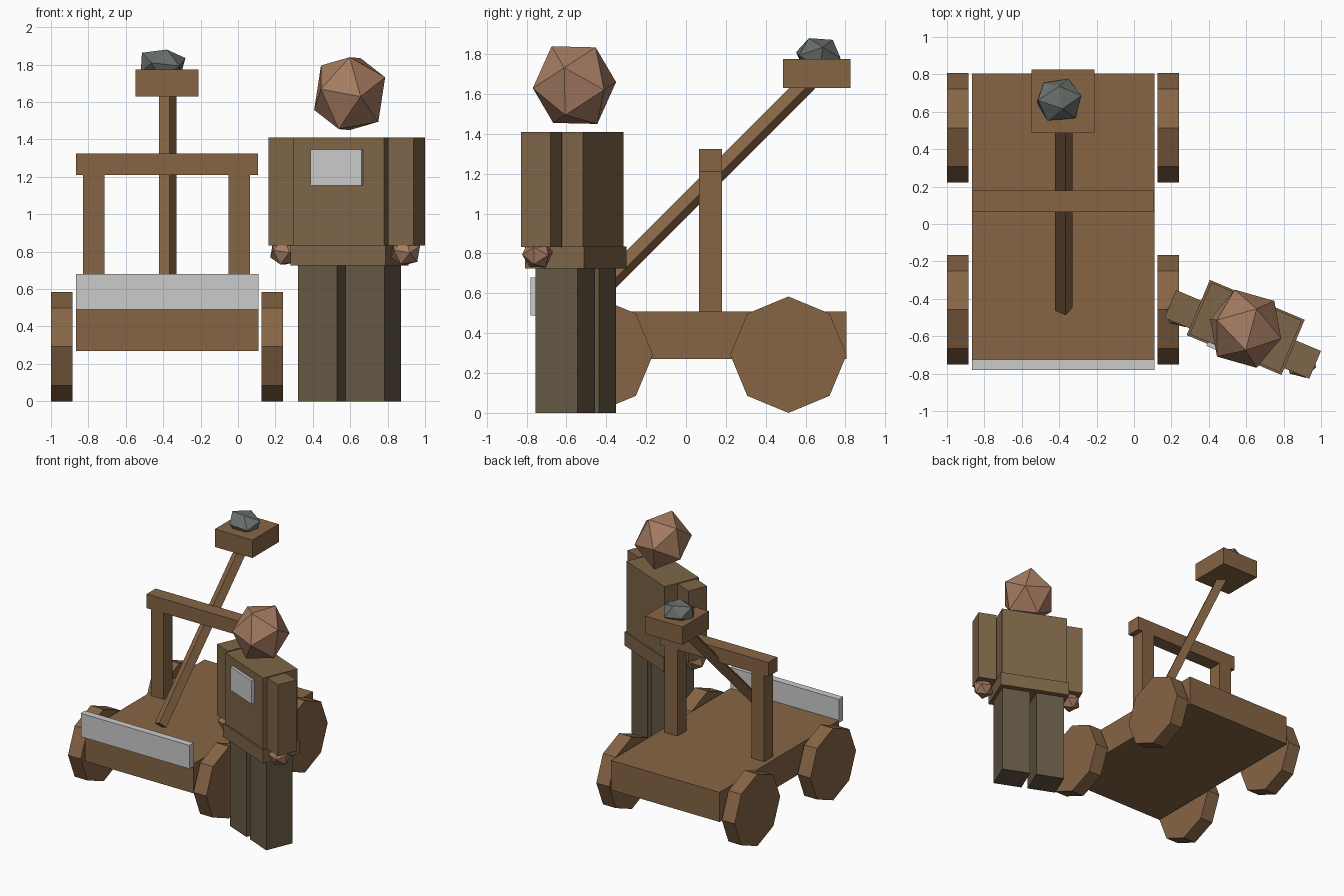
import bpy, math, random
from mathutils import Matrix, Vector

if "Cube" in bpy.data.objects:
    bpy.data.objects.remove(bpy.data.objects["Cube"])

def mat(name, rgb):
    m = bpy.data.materials.new(name)
    m.diffuse_color = (*rgb, 1)
    m.use_nodes = True
    m.node_tree.nodes["Principled BSDF"].inputs["Base Color"].default_value = m.diffuse_color
    return m

WOOD = mat("wood", (0.24, 0.13, 0.06))
CLOTH = mat("tunic_cloth", (0.21, 0.13, 0.065))
TROUSER = mat("trouser_cloth", (0.13, 0.10, 0.06))
SKIN = mat("skin", (0.38, 0.20, 0.12))
STONE = mat("stone", (0.14, 0.16, 0.15))

def finish(name, material):
    o = bpy.context.object
    o.name = name
    if material:
        o.data.materials.append(material)
    return o

def box(name, x, y, z, material=None, frame=Matrix()):
    """Box spanning three (low, high) ranges, moved by an optional frame."""
    bpy.ops.mesh.primitive_cube_add(size=1)
    o = finish(name, material)
    mid = Vector([(a + b) / 2 for a, b in (x, y, z)])
    size = [b - a for a, b in (x, y, z)]
    o.data.transform(Matrix.Translation(mid) @ Matrix.Diagonal((*size, 1)))
    o.matrix_world = frame
    return o

def ico(name, centre, size, material, tilt=0, turn=0):
    """Twenty-sided ball scaled to half sizes."""
    bpy.ops.mesh.primitive_ico_sphere_add(subdivisions=1, radius=1)
    o = finish(name, material)
    o.data.transform(Matrix.Rotation(turn, 4, 'Z') @ Matrix.Rotation(tilt, 4, 'X'))
    o.data.transform(Matrix.Diagonal((*size, 1)))
    o.location = centre
    return o

# Catapult chassis and front plate
box("chassis", (-0.865, 0.11), (-0.725, 0.805), (0.27, 0.51), WOOD)
box("front_plate", (-0.865, 0.11), (-0.78, -0.725), (0.49, 0.68))

# Octagonal wheels, corner up
for side, x in (("left", -0.943), ("right", 0.183)):
    for end, y in (("front", -0.458), ("rear", 0.514)):
        bpy.ops.mesh.primitive_cylinder_add(vertices=8, radius=0.292, depth=0.115,
                                            location=(x, y, 0.292), rotation=(0, math.pi / 2, 0))
        finish(f"{end}_{side}_wheel", WOOD)

# Frame that stops the throwing arm
for side, x in (("left", -0.828), ("right", -0.05)):
    box(f"{side}_post", (x, x + 0.115), (0.065, 0.18), (0.51, 1.21), WOOD)
box("crossbeam", (-0.865, 0.108), (0.065, 0.18), (1.21, 1.325), WOOD)

# Throwing arm: square bar rolled about its own length
low, high = Vector((-0.376, -0.455, 0.59)), Vector((-0.376, 0.615, 1.66))
axis = (high - low).normalized()
roll = math.radians(-32)
up = Vector((0, -1, 1)).normalized() * math.cos(roll) + Vector((1, 0, 0)) * math.sin(roll)
side = up.cross(axis)
frame = Matrix((side, axis, up)).transposed().to_4x4()
frame.translation = low
box("throwing_arm", (-0.034, 0.034), (0, (high - low).length), (-0.034, 0.034), WOOD, frame)

# Bucket and rough rock
box("bucket", (-0.548, -0.212), (0.487, 0.826), (1.63, 1.775), WOOD)
rock = ico("rock", (-0.405, 0.668, 1.795), (0.14, 0.125, 0.105), STONE, 0.5, 0.4)
random.seed(4)
for v in rock.data.vertices:
    v.co *= random.uniform(0.88, 1.06)

# Person, turned about the vertical
body = Matrix.Translation((0.597, -0.553, 0)) @ Matrix.Rotation(math.radians(-22.8), 4, 'Z')
box("torso", (-0.262, 0.262), (-0.15, 0.15), (0.83, 1.41), CLOTH, body)
box("tunic_hem", (-0.275, 0.275), (-0.16, 0.16), (0.725, 0.835), CLOTH, body)
box("chest_plate", (-0.155, 0.14), (-0.172, -0.15), (1.155, 1.345), None, body)
for side, s in (("left", -1), ("right", 1)):
    leg = sorted((s * 0.025, s * 0.25))
    arm = sorted((s * 0.272, s * 0.42))
    box(f"{side}_leg", leg, (-0.115, 0.115), (0, 0.725), TROUSER, body)
    box(f"{side}_arm", arm, (-0.121, 0.04), (0.833, 1.41), CLOTH, body)
    ico(f"{side}_hand", body @ Vector((s * 0.35, -0.062, 0.8)), (0.087, 0.08, 0.082), SKIN,
        math.radians(31.72))
ico("head", (0.597, -0.56, 1.645), (0.212, 0.218, 0.229), SKIN, math.radians(31.72))
